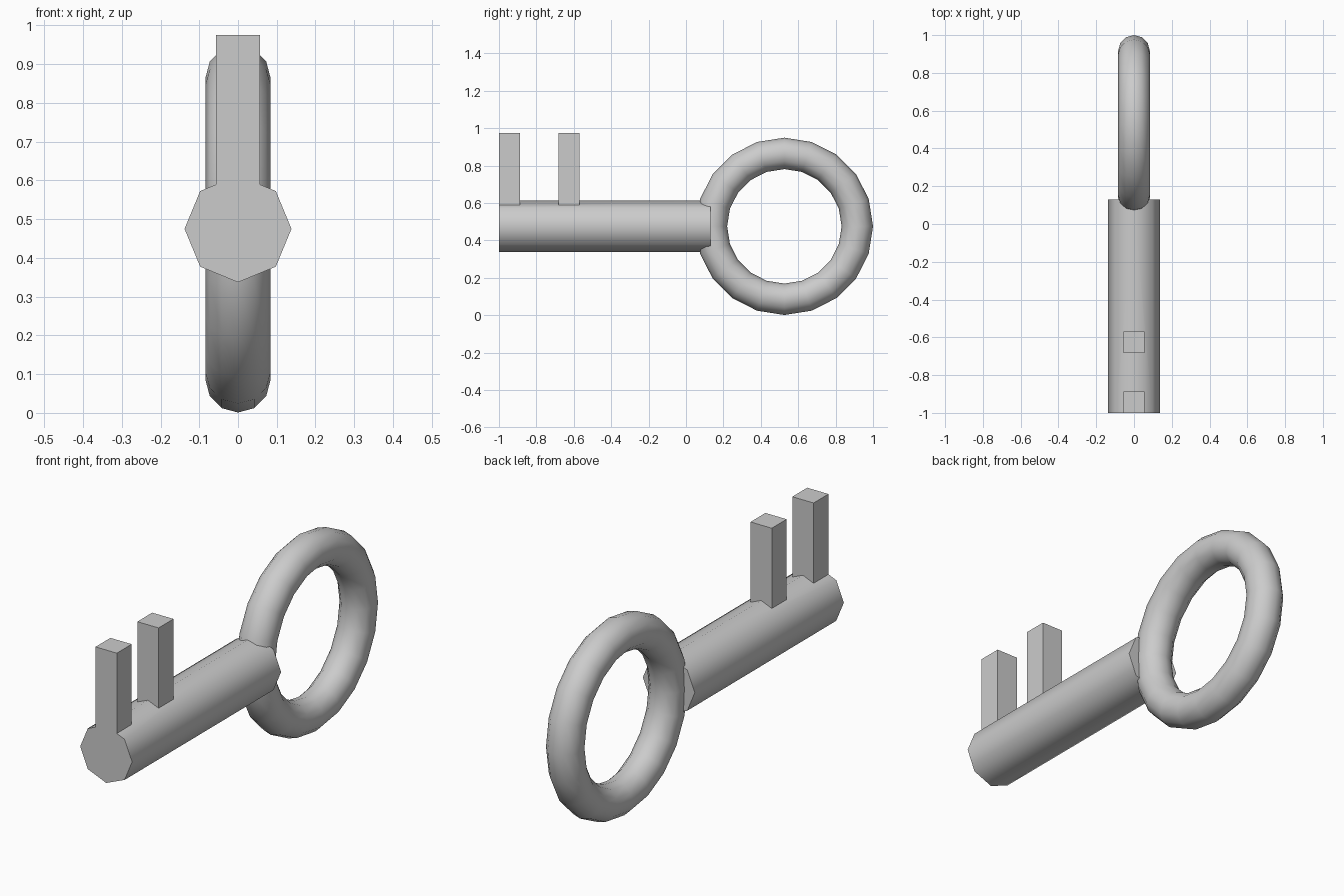
import bpy
from math import pi, radians

if "Cube" in bpy.data.objects:
    bpy.data.objects.remove(bpy.data.objects["Cube"])

AXIS_Z = 0.475


def smooth(obj, angle):
    bpy.ops.object.select_all(action='DESELECT')
    obj.select_set(True)
    bpy.context.view_layer.objects.active = obj
    bpy.ops.object.shade_smooth_by_angle(angle=radians(angle))


def make_tooth(y0, y1):
    z0, z1 = 0.5, 0.975
    bpy.ops.mesh.primitive_cube_add(size=1, location=(0, (y0 + y1) / 2, (z0 + z1) / 2))
    tooth = bpy.context.object
    tooth.scale = (0.113, y1 - y0, z1 - z0)
    bpy.ops.object.transform_apply(location=True, rotation=True, scale=True)
    return tooth


# Octagonal shaft with a corner pointing straight up
y0, y1 = -1.0, 0.13
bpy.ops.mesh.primitive_cylinder_add(vertices=8, radius=0.138, depth=y1 - y0,
                                    location=(0, (y0 + y1) / 2, AXIS_Z),
                                    rotation=(pi / 2, 0, 0))
shaft = bpy.context.object
shaft.name = "shaft_with_teeth"
bpy.ops.object.transform_apply(location=True, rotation=True, scale=True)

# Two square teeth merged into the shaft
for a, b in ((-1.0, -0.887), (-0.683, -0.57)):
    tooth = make_tooth(a, b)
    bpy.context.view_layer.objects.active = shaft
    mod = shaft.modifiers.new("union", 'BOOLEAN')
    mod.operation = 'UNION'
    mod.solver = 'EXACT'
    mod.object = tooth
    bpy.ops.object.modifier_apply(modifier=mod.name)
    bpy.data.objects.remove(tooth, do_unlink=True)
smooth(shaft, 50)

# Ring handle
bpy.ops.mesh.primitive_torus_add(major_segments=20, minor_segments=12,
                                 major_radius=0.39, minor_radius=0.084,
                                 location=(0, 0.526, AXIS_Z),
                                 rotation=(0, pi / 2, 0))
ring = bpy.context.object
ring.name = "ring_handle"
bpy.ops.object.transform_apply(location=True, rotation=True, scale=True)
smooth(ring, 50)
